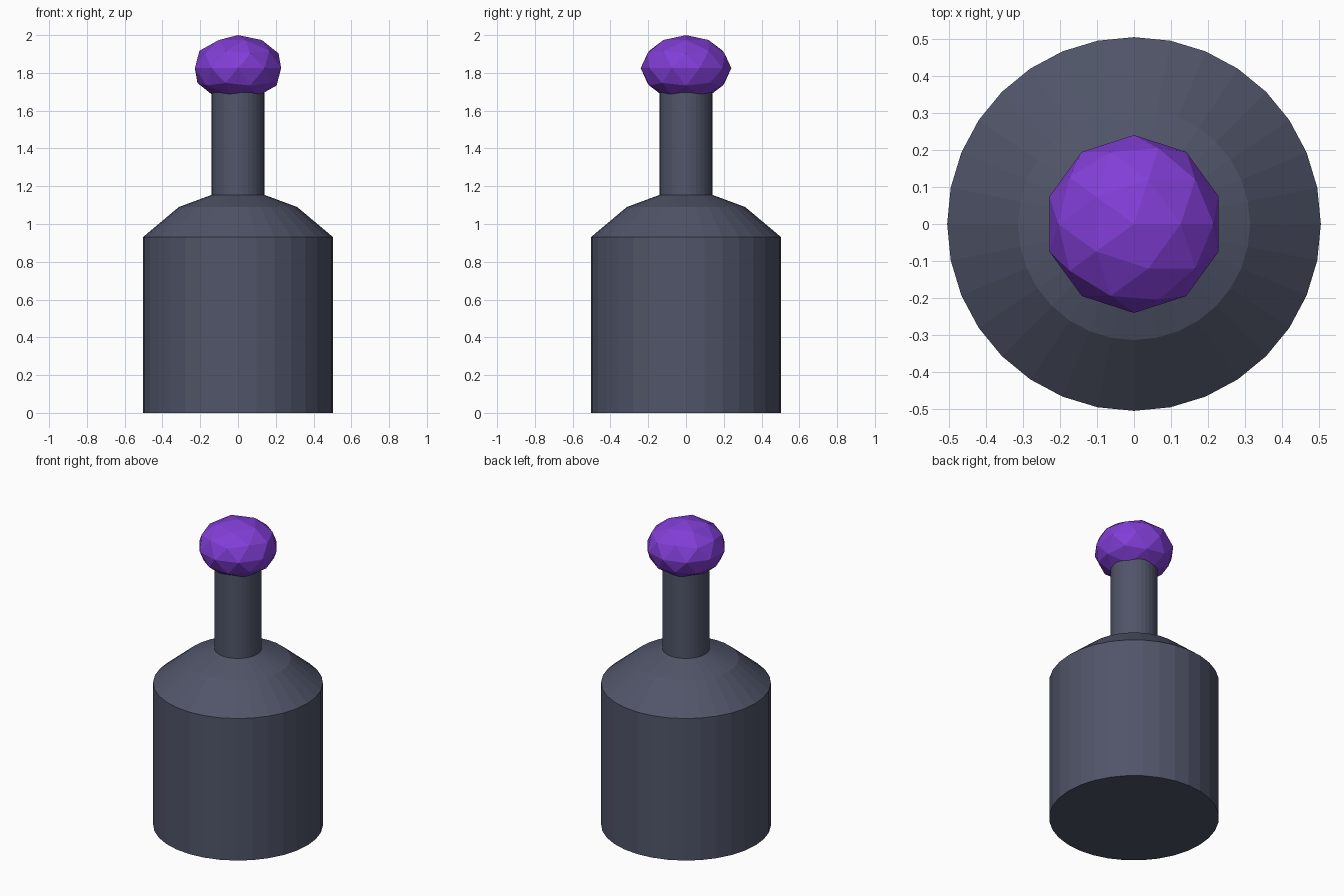
import bpy, bmesh, math

if "Cube" in bpy.data.objects:
    bpy.data.objects.remove(bpy.data.objects["Cube"])

SIDES = 32


def material(name, rgb):
    m = bpy.data.materials.new(name)
    m.diffuse_color = (*rgb, 1.0)
    m.use_nodes = True
    m.node_tree.nodes["Principled BSDF"].inputs["Base Color"].default_value = m.diffuse_color
    return m


def add_object(name, bm, mat):
    bmesh.ops.recalc_face_normals(bm, faces=bm.faces)
    mesh = bpy.data.meshes.new(name)
    bm.to_mesh(mesh)
    bm.free()
    mesh.materials.append(mat)
    obj = bpy.data.objects.new(name, mesh)
    bpy.context.collection.objects.link(obj)
    return obj


def lathe(name, profile, mat):
    """Flat-shaded turned solid from (radius, height) pairs, capped at both ends."""
    bm = bmesh.new()
    rings = []
    for r, z in profile:
        angles = [2 * math.pi * i / SIDES for i in range(SIDES)]
        rings.append([bm.verts.new((r * math.cos(a), r * math.sin(a), z)) for a in angles])
    for lo, hi in zip(rings, rings[1:]):
        for i in range(SIDES):
            j = (i + 1) % SIDES
            bm.faces.new((lo[i], lo[j], hi[j], hi[i]))
    bm.faces.new(rings[0][::-1])
    bm.faces.new(rings[-1])
    return add_object(name, bm, mat)


slate = material("dark slate", (0.08, 0.09, 0.14))
purple = material("purple", (0.223, 0.048, 0.679))

# Bottle: straight body, two-step shoulder, neck running up into the stopper
lathe("bottle", [(0.504, 0), (0.504, 0.93), (0.313, 1.09),
                 (0.14, 1.154), (0.14, 1.73)], slate)

# Stopper: squashed faceted ball
bm = bmesh.new()
bmesh.ops.create_icosphere(bm, subdivisions=2, radius=0.24)
bmesh.ops.scale(bm, vec=(1, 1, 0.175 / 0.24), verts=bm.verts)
bmesh.ops.translate(bm, vec=(0, 0, 1.825), verts=bm.verts)
add_object("stopper", bm, purple)
